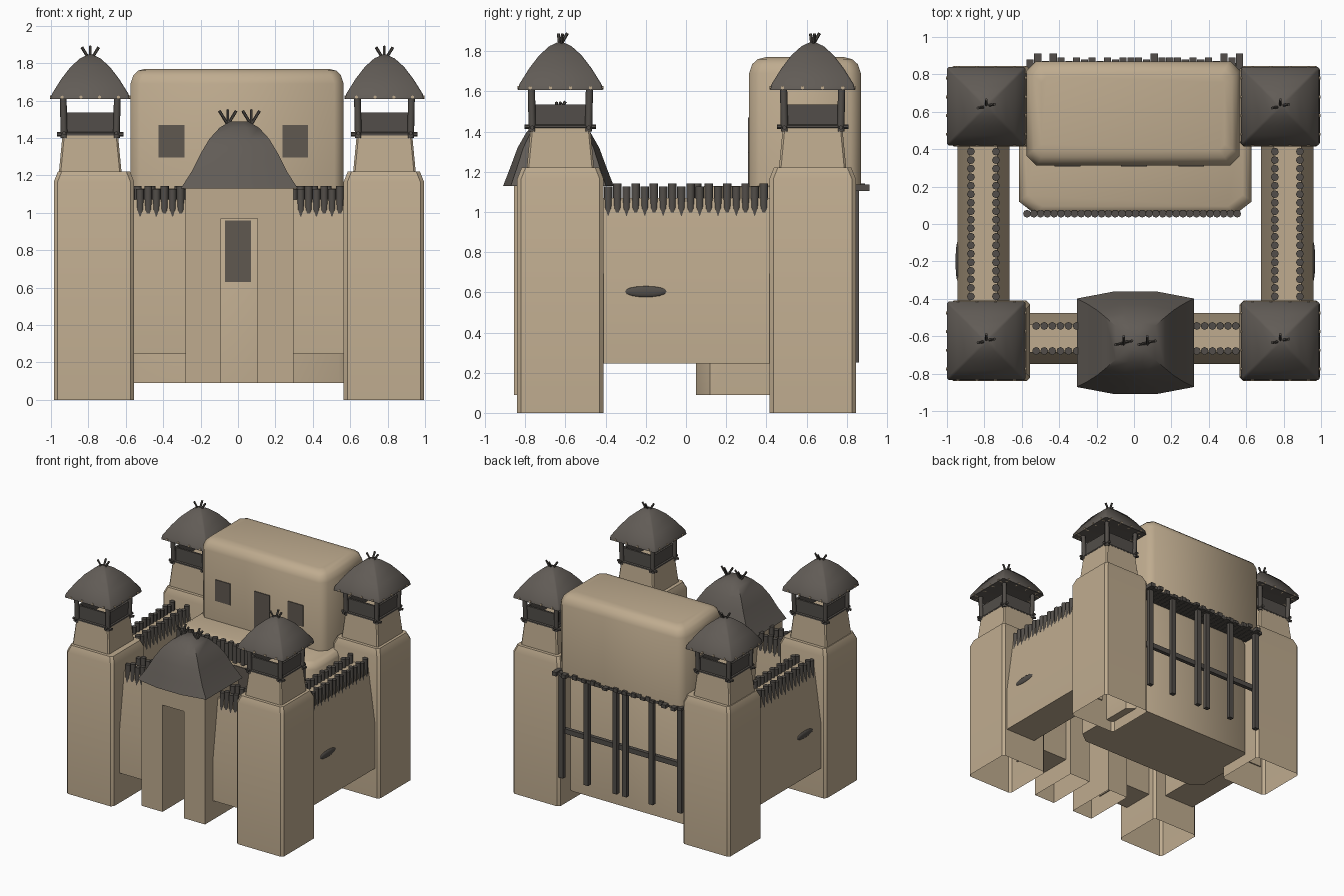
import bpy, bmesh, math, random
from mathutils import Vector, Matrix

if "Cube" in bpy.data.objects:
    bpy.data.objects.remove(bpy.data.objects["Cube"])

random.seed(4)


def material(name, rgb):
    m = bpy.data.materials.new(name)
    m.diffuse_color = (*rgb, 1)
    m.use_nodes = True
    m.node_tree.nodes["Principled BSDF"].inputs["Base Color"].default_value = m.diffuse_color
    return m


CLAY = material("tan clay", (0.52, 0.41, 0.275))
WOOD = material("dark wood", (0.085, 0.076, 0.067))
THATCH = material("dark thatch", (0.12, 0.106, 0.093))
OPENING = material("shaded opening", (0.115, 0.098, 0.08))


def finish(name, bm, mat, angle=35):
    bmesh.ops.remove_doubles(bm, verts=bm.verts, dist=0.0004)
    bmesh.ops.recalc_face_normals(bm, faces=bm.faces)
    me = bpy.data.meshes.new(name)
    bm.to_mesh(me)
    bm.free()
    me.materials.append(mat)
    ob = bpy.data.objects.new(name, me)
    bpy.context.collection.objects.link(ob)
    bpy.ops.object.select_all(action='DESELECT')
    ob.select_set(True)
    bpy.context.view_layer.objects.active = ob
    bpy.ops.object.shade_smooth_by_angle(angle=math.radians(angle))
    return ob


def loft(name, cx, cy, rings, mat, bottom=True, angle=35):
    """Stack of corner-cut rectangles: (half x, half y, z, cut x, cut y)."""
    bm = bmesh.new()
    loops = []
    for hx, hy, z, a, b in rings:
        pts = [(hx, -hy + b), (hx, hy - b), (hx - a, hy), (-hx + a, hy),
               (-hx, hy - b), (-hx, -hy + b), (-hx + a, -hy), (hx - a, -hy)]
        loops.append([bm.verts.new((cx + x, cy + y, z)) for x, y in pts])
    for lo, hi in zip(loops, loops[1:]):
        for i in range(8):
            j = (i + 1) % 8
            bm.faces.new((lo[i], lo[j], hi[j], hi[i]))
    bm.faces.new(loops[-1])
    if bottom:
        bm.faces.new(loops[0][::-1])
    bmesh.ops.dissolve_degenerate(bm, dist=0.0004, edges=bm.edges)
    return finish(name, bm, mat, angle)


def box(name, lo, hi, mat, bottom=True):
    hx, hy = (hi[0] - lo[0]) / 2, (hi[1] - lo[1]) / 2
    return loft(name, (lo[0] + hi[0]) / 2, (lo[1] + hi[1]) / 2,
                [(hx, hy, lo[2], 0, 0), (hx, hy, hi[2], 0, 0)], mat, bottom)


def rods(name, segments, r, mat, sides=8):
    bm = bmesh.new()
    for p, q in segments:
        p, q = Vector(p), Vector(q)
        d = q - p
        m = Matrix.Translation((p + q) / 2) @ d.to_track_quat('Z', 'Y').to_matrix().to_4x4()
        bmesh.ops.create_cone(bm, cap_ends=True, segments=sides, radius1=r,
                              radius2=r, depth=d.length, matrix=m)
    return finish(name, bm, mat, 50)


def finial(name, x, y, z):
    rods(name, [((x - .01, y, z - .04), (x + .045, y + .01, z + .05)),
                ((x + .01, y, z - .04), (x - .045, y - .01, z + .05)),
                ((x, y - .02, z - .04), (x, y + .035, z + .055))], .008, WOOD, 6)


def tower(tag, x, y):
    s = 1 if x > 0 else -1
    # main shaft, open underneath
    loft(tag + "_tower_shaft", x, y, [(.215, .215, 0, .02, .02), (.215, .215, 1.165, .02, .02),
                                      (.193, .193, 1.22, .02, .02)], CLAY, False)
    x = .783 * s
    if s < 0:
        x = -.79
    loft(tag + "_tower_neck", x, y, [(.168, .168, 1.21, .01, .01),
                                     (.148, .148, 1.42, .01, .01)], CLAY)
    # lookout: posts, parapet boards, beams
    rods(tag + "_lookout_posts", [((x + a * .14, y + b * .14, 1.40), (x + a * .145, y + b * .145, 1.64))
                                  for a in (-1, 1) for b in (-1, 1)], .018, WOOD)
    for k, d in enumerate((-.13, .13)):
        box(f"{tag}_parapet_x{k}", (x + d - .008, y - .14, 1.415), (x + d + .008, y + .14, 1.535), WOOD)
        box(f"{tag}_parapet_y{k}", (x - .14, y + d - .008, 1.415), (x + .14, y + d + .008, 1.535), WOOD)
    low = [((x - .178, y + d, 1.42), (x + .178, y + d, 1.42)) for d in (-.14, .14)]
    low += [((x + d, y - .178, 1.425), (x + d, y + .178, 1.425)) for d in (-.14, .14)]
    rods(tag + "_floor_beams", low, .011, WOOD, 6)
    pegs = []
    for d in (-.15, -.05, .05, .15):
        pegs += [((x + d, y + e * .17, 1.618), (x + d, y + e * .214, 1.618)) for e in (-1, 1)]
        pegs += [((x + e * .17, y + d, 1.618), (x + e * .214, y + d, 1.618)) for e in (-1, 1)]
    rods(tag + "_eave_pegs", pegs, .009, CLAY, 6)
    # thatched cap
    loft(tag + "_tower_roof", x, y, [(h, h, z, .01, .01) for h, z in
         ((.19, 1.612), (.21, 1.608), (.205, 1.635), (.155, 1.715), (.105, 1.78), (.055, 1.825), (.012, 1.845))],
         THATCH, angle=50)
    finial(tag + "_tower_finial", x, y, 1.835)


for tag, x, y in (("front_left", -.77, -.625), ("front_right", .78, -.625),
                  ("back_left", -.77, .63), ("back_right", .78, .63)):
    tower(tag, x, y)


def palisade(name, start, end, count):
    a, b = Vector(start), Vector(end)
    segs = []
    for i in range(count):
        p = a.lerp(b, (i + .5) / count)
        o = .012 if i % 2 else -.004
        segs.append(((p.x, p.y, .985 + o), (p.x, p.y, 1.13 + o)))
    rods(name, segs, .021, WOOD)


# side walls with two rows of logs and an oval slit
for tag, x in (("left", -.805), ("right", .82)):
    loft(tag + "_wall", x, 0, [(.14, .425, .245, 0, 0), (.14, .425, .60, 0, 0),
                               (.075, .425, 1.07, 0, 0)], CLAY, angle=10)
    for k, d in enumerate((-.067, .067)):
        palisade(f"{tag}_wall_logs_{k}", (x + d, -.41, 0), (x + d, .41, 0), 18)
    bm = bmesh.new()
    out = x + math.copysign(.137, x)
    bmesh.ops.create_uvsphere(bm, u_segments=16, v_segments=8, radius=1,
                              matrix=Matrix.Translation((out, -.2, .603)) @ Matrix.Diagonal((.012, .108, .028, 1)))
    finish(tag + "_wall_slit", bm, WOOD, 60)

# front walls either side of the gate
for tag, x0, x1 in (("left", -.57, -.27), ("right", .29, .58)):
    h = (x1 - x0) / 2
    loft(tag + "_front_wall", (x0 + x1) / 2, -.612, [(h, .137, .245, 0, 0), (h, .137, .60, 0, 0),
                                                     (h, .075, 1.07, 0, 0)], CLAY, angle=10)
    for k, d in enumerate((-.067, .067)):
        palisade(f"{tag}_front_wall_logs_{k}", (x0 + .025, -.612 + d, 0), (x1 - .015, -.612 + d, 0), 6)

# gatehouse with open passage
box("gate_left_pier", (-.28, -.855, .09), (-.09, -.42, 1.14), CLAY, False)
box("gate_right_pier", (.105, -.855, .09), (.298, -.42, 1.14), CLAY, False)
box("gate_lintel", (-.09, -.855, .97), (.105, -.42, 1.14), CLAY)
loft("gate_roof", .007, -.635, [(hx, hy, z, hx * .65, hy * .14) for hx, hy, z in
     ((.29, .25, 1.135), (.313, .275, 1.13), (.255, .24, 1.22), (.205, .203, 1.32),
      (.16, .16, 1.395), (.105, .105, 1.455), (.05, .045, 1.488))], THATCH, angle=50)
finial("gate_finial_left", -.055, -.635, 1.495)
finial("gate_finial_right", .07, -.635, 1.495)

# main hall: lower block and overhanging upper block
loft("hall_base", .007, .385, [(.622, .335, .09, .09, .07), (.622, .335, 1.08, .09, .07),
                               (.608, .321, 1.115, .09, .07), (.575, .29, 1.13, .08, .06)], CLAY, angle=50)
loft("hall_upper", -.005, .592, [(.57, .278, 1.12, .05, .05), (.57, .278, 1.69, .05, .05),
                                 (.555, .263, 1.735, .05, .05), (.53, .235, 1.76, .04, .04),
                                 (.49, .195, 1.77, .03, .03)], CLAY, angle=50)
palisade("hall_front_logs", (-.59, .055, 0), (.57, .055, 0), 32)

# hall openings as thin plates
for name, x0, x1, z0, z1, y in (("hall_left_window", -.425, -.287, 1.295, 1.47, .314),
                                ("hall_right_window", .237, .375, 1.295, 1.47, .314),
                                ("hall_upper_door", -.07, .07, 1.13, 1.47, .314),
                                ("hall_lower_door", -.07, .07, .63, .96, .05)):
    box(name, (x0, y - .006, z0), (x1, y + .003, z1), OPENING)

# timber frame under the rear overhang
for i in range(28):
    x = -.575 + i * .0415
    box(f"overhang_plank_{i}", (x, .70, 1.105), (x + .038, random.choice((.872, .88, .89, .912)),
                                                1.12 + random.random() * .025), WOOD)
for i, x in enumerate((-.54, -.28, -.04, .05, .31, .54)):
    box(f"rear_post_{i}", (x - .02, .825, .25), (x + .02, .86, 1.12), WOOD)
box("rear_rail", (-.56, .80, .61), (.56, .832, .65), WOOD)
